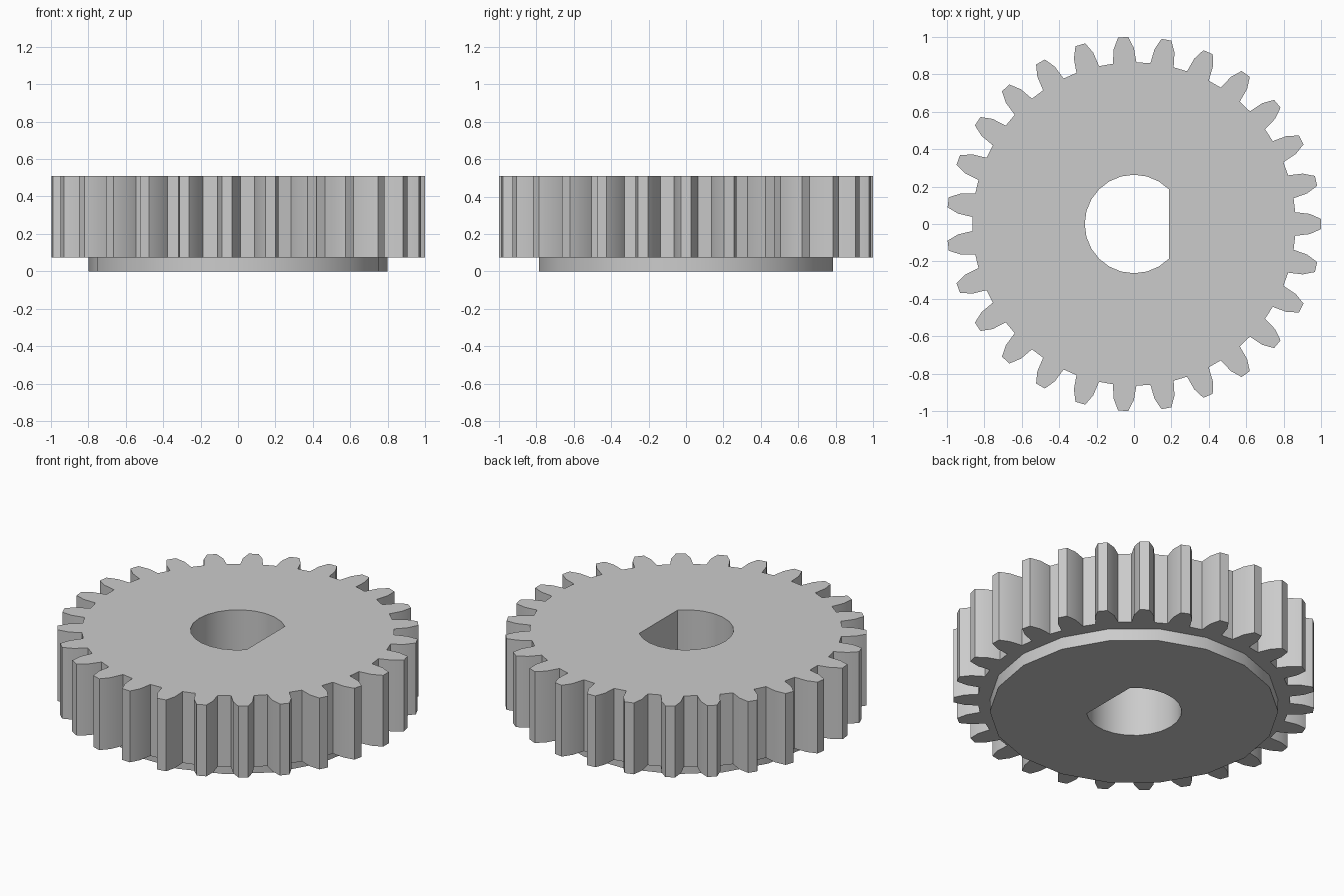
import bpy, bmesh
from math import cos, sin, radians, tau

cube = bpy.data.objects.get("Cube")
if cube:
    bpy.data.objects.remove(cube)

TEETH = 27
HUB_SIDES = 18
Z_HUB, Z_GEAR, Z_TOP = 0.0, 0.075, 0.51


def polar(r, a):
    return (r * cos(a), r * sin(a))


# Outline of one tooth as (radius, half width), from root to tip
flank = [(0.863, 0.063), (0.94, 0.054), (0.999, 0.027)]
tooth = [(r, -w) for r, w in flank] + [(r, w) for r, w in reversed(flank)]
gear_outline = [polar(r, tau * i / TEETH + w / r)
                for i in range(TEETH) for r, w in tooth]
hub_outline = [polar(0.797, tau * i / HUB_SIDES) for i in range(HUB_SIDES)]
# D-shaped bore: the closing edge is the flat on +x
bore_outline = [polar(0.263, radians(45 + 15 * i)) for i in range(19)]

bm = bmesh.new()


def ring(outline, z):
    """Closed loop of vertices and edges at height z."""
    verts = [bm.verts.new((x, y, z)) for x, y in outline]
    edges = [bm.edges.new((verts[i - 1], verts[i])) for i in range(len(verts))]
    return verts, edges


def wall(low, high):
    a, b = low[0], high[0]
    for i in range(len(a)):
        bm.faces.new((a[i - 1], a[i], b[i], b[i - 1]))


def annulus(outer, inner):
    bmesh.ops.triangle_fill(bm, edges=outer[1] + inner[1], use_beauty=True)


gear_low, gear_high = ring(gear_outline, Z_GEAR), ring(gear_outline, Z_TOP)
hub_low, hub_high = ring(hub_outline, Z_HUB), ring(hub_outline, Z_GEAR)
bore_low, bore_high = ring(bore_outline, Z_HUB), ring(bore_outline, Z_TOP)

# Flat faces: top, underside of the teeth, underside of the hub
annulus(gear_high, bore_high)
annulus(gear_low, hub_high)
annulus(hub_low, bore_low)

# Upright walls
wall(gear_low, gear_high)
wall(hub_low, hub_high)
wall(bore_low, bore_high)

bmesh.ops.recalc_face_normals(bm, faces=bm.faces[:])
mesh = bpy.data.meshes.new("spur_gear")
bm.to_mesh(mesh)
bm.free()
gear = bpy.data.objects.new("spur_gear", mesh)
bpy.context.collection.objects.link(gear)

# Plain grey material
grey = bpy.data.materials.new("plain grey")
grey.use_nodes = True
colour = (0.6, 0.6, 0.6, 1.0)
grey.diffuse_color = colour
grey.node_tree.nodes["Principled BSDF"].inputs["Base Color"].default_value = colour
mesh.materials.append(grey)

# Smooth the curved walls, keep corners sharp
bpy.ops.object.select_all(action="DESELECT")
gear.select_set(True)
bpy.context.view_layer.objects.active = gear
bpy.ops.object.shade_smooth_by_angle(angle=radians(30))
